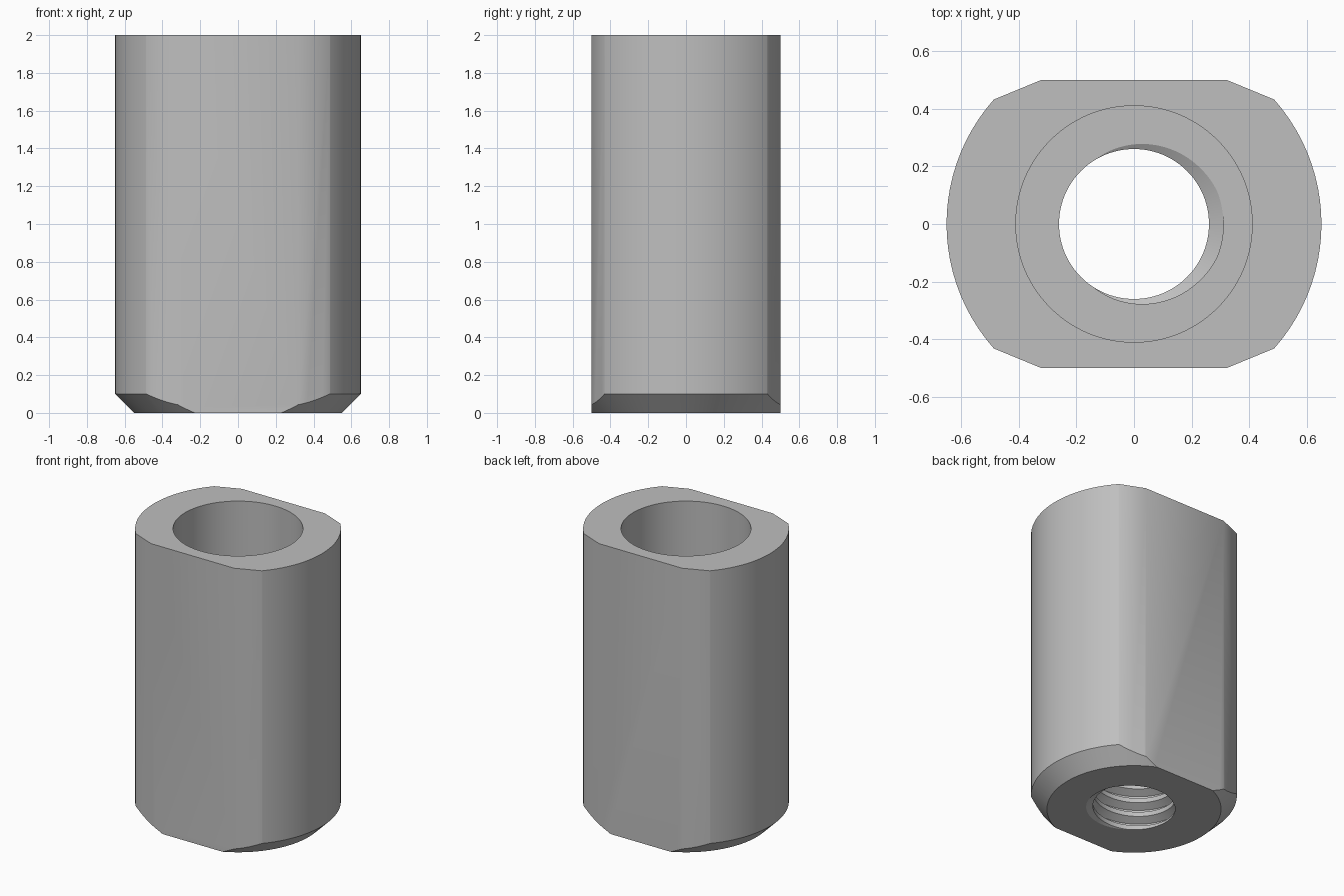
import bpy, bmesh, math

cube = bpy.data.objects.get("Cube")
if cube:
    bpy.data.objects.remove(cube, do_unlink=True)

SEGMENTS = 96
HEIGHT = 2.0
BORE_FLOOR = 0.8
PITCH = 0.1

steel = bpy.data.materials.new("grey steel")
steel.use_nodes = True
grey = (0.52, 0.52, 0.52, 1)
steel.diffuse_color = grey
steel.node_tree.nodes["Principled BSDF"].inputs["Base Color"].default_value = grey


def make_object(name, bm):
    bmesh.ops.recalc_face_normals(bm, faces=bm.faces[:])
    mesh = bpy.data.meshes.new(name)
    bm.to_mesh(mesh)
    bm.free()
    mesh.materials.append(steel)
    obj = bpy.data.objects.new(name, mesh)
    bpy.context.collection.objects.link(obj)
    return obj


def loft(name, rings):
    """Closed solid through stacked rings that have equal point counts."""
    bm = bmesh.new()
    loops = [[bm.verts.new(p) for p in ring] for ring in rings]
    for low, high in zip(loops, loops[1:]):
        for i in range(len(low)):
            j = (i + 1) % len(low)
            bm.faces.new((low[i], low[j], high[j], high[i]))
    bm.faces.new(loops[0])
    bm.faces.new(loops[-1])
    return make_object(name, bm)


def circle(radius, z):
    step = math.tau / SEGMENTS
    return [(radius * math.cos(i * step), radius * math.sin(i * step), z)
            for i in range(SEGMENTS)]


def thread_core(name, z_start, turns):
    """Solid screw shape: a profile swept along a helix, capped to the axis."""
    profile = [(-0.006, 0.31), (0.006, 0.31), (0.034, 0.26), (0.066, 0.26)]
    count = len(profile)
    rows = count * turns + 1
    bm = bmesh.new()
    columns = []
    for j in range(SEGMENTS):
        angle = math.tau * j / SEGMENTS
        column = []
        for i in range(rows):
            dz, r = profile[i % count]
            z = z_start + PITCH * (i // count + j / SEGMENTS) + dz
            column.append(bm.verts.new((r * math.cos(angle), r * math.sin(angle), z)))
        columns.append(column)
    for j in range(SEGMENTS):
        last = j == SEGMENTS - 1
        shift = count if last else 0
        a, b = columns[j], columns[(j + 1) % SEGMENTS]
        for i in range(rows - 1):
            if i + 1 + shift < rows:
                bm.faces.new((a[i], b[i + shift], b[i + 1 + shift], a[i + 1]))
            elif i + shift < rows:
                bm.faces.new((a[i], b[i + shift], a[i + 1]))
    # The last column's spare top points fan onto the end of the helix
    tip = columns[0][rows - 1]
    for i in range(rows - 1 - count, rows - 1):
        if not bm.edges.get((columns[-1][i], columns[-1][i + 1])).link_faces[1:]:
            bm.faces.new((columns[-1][i], tip, columns[-1][i + 1]))
    # Cone caps
    z_end = z_start + PITCH * turns
    middle = (z_start + z_end) / 2
    bottom = bm.verts.new((0, 0, z_start - PITCH))
    top = bm.verts.new((0, 0, z_end + 2 * PITCH))
    for edge in [e for e in bm.edges if e.is_boundary]:
        v, w = edge.verts
        bm.faces.new((v, w, bottom if v.co.z < middle else top))
    return make_object(name, bm)


def cut(obj, cutter, operation):
    cutter.hide_render = True
    mod = obj.modifiers.new(operation, 'BOOLEAN')
    mod.operation = operation
    mod.solver = 'EXACT'
    mod.object = cutter
    bpy.context.view_layer.objects.active = obj
    bpy.ops.object.modifier_apply(modifier=mod.name)
    bpy.data.objects.remove(cutter, do_unlink=True)


# Round body with a conical lead at the foot
body = loft("threaded_sleeve", [circle(0.55, 0), circle(0.65, 0.1), circle(0.65, HEIGHT)])

# Two flats with slanted shoulders
quarter = [(0.83, 0.29), (0.32, 0.5)]
outline = quarter + [(-x, y) for x, y in reversed(quarter)]
outline += [(-x, -y) for x, y in outline]
cut(body, loft("flats_cutter", [[(x, y, z) for x, y in outline]
                                for z in (-0.5, HEIGHT + 0.5)]), 'INTERSECT')

# Wide bore from the top, then the threaded hole through the foot
cut(body, loft("bore_cutter", [circle(0.41, BORE_FLOOR), circle(0.41, HEIGHT + 0.5)]),
    'DIFFERENCE')
cut(body, thread_core("thread_cutter", -0.3, 13), 'DIFFERENCE')

bpy.ops.object.select_all(action='DESELECT')
body.select_set(True)
bpy.context.view_layer.objects.active = body
bpy.ops.object.shade_smooth_by_angle(angle=math.radians(25))
